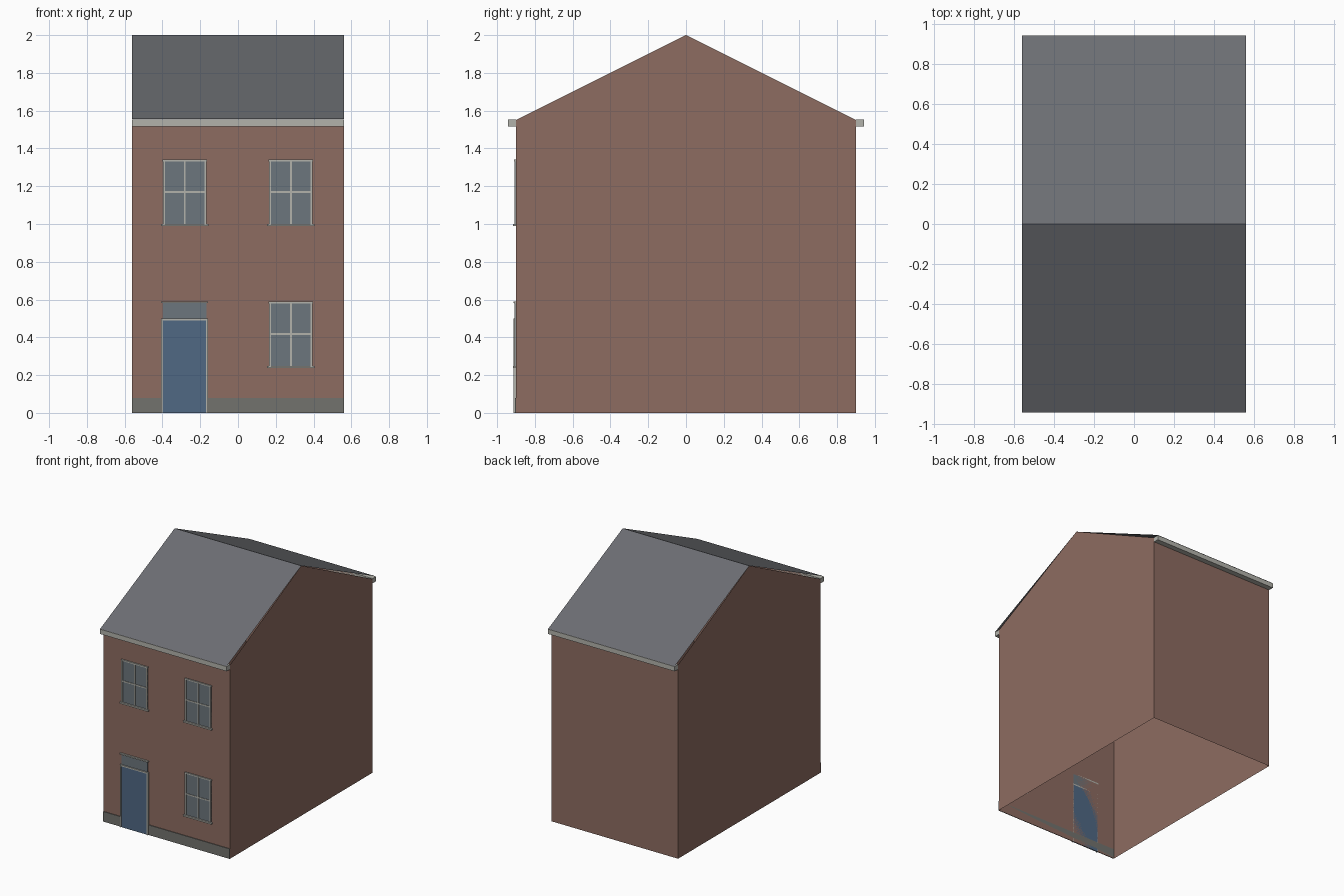
import bpy

if "Cube" in bpy.data.objects:
    bpy.data.objects.remove(bpy.data.objects["Cube"])

def mat(name, r, g, b):
    m = bpy.data.materials.new(name)
    m.diffuse_color = (r, g, b, 1)
    m.use_nodes = True
    m.node_tree.nodes["Principled BSDF"].inputs["Base Color"].default_value = m.diffuse_color
    return m

BRICK = mat("brick", 0.27, 0.15, 0.12)
SLATE = mat("slate", 0.15, 0.155, 0.17)
TRIM = mat("trim", 0.45, 0.45, 0.41)
STONE = mat("stone", 0.17, 0.17, 0.155)
GLASS = mat("glass", 0.15, 0.18, 0.205)
BLUE = mat("door_paint", 0.08, 0.14, 0.23)

W, D, EAVE, RIDGE = 0.56, 0.90, 1.55, 2.0

def mesh(name, verts, faces, m):
    me = bpy.data.meshes.new(name)
    me.from_pydata(verts, [], faces)
    me.materials.append(m)
    ob = bpy.data.objects.new(name, me)
    bpy.context.collection.objects.link(ob)
    return ob

def box(name, x0, x1, y0, y1, z0, z1, m):
    v = [(x, y, z) for x in (x0, x1) for y in (y0, y1) for z in (z0, z1)]
    f = [(0, 1, 3, 2), (4, 6, 7, 5), (0, 4, 5, 1), (2, 3, 7, 6), (0, 2, 6, 4), (1, 5, 7, 3)]
    return mesh(name, v, f, m)

def on_front(name, x0, x1, z0, z1, depth, m):
    """Flat piece standing proud of the front wall."""
    return box(name, x0, x1, -D - depth, -D, z0, z1, m)

# Brick shell: four walls with gables, open below and under the roof
profile = [(-D, 0), (D, 0), (D, EAVE), (0, RIDGE), (-D, EAVE)]
verts = [(-W, y, z) for y, z in profile] + [(W, y, z) for y, z in profile]
mesh("brick_walls", verts,
     [(4, 3, 2, 1, 0), (5, 6, 7, 8, 9), (0, 5, 9, 4), (1, 2, 7, 6)], BRICK)

# Thin roof sheet, reaching over the gutters
E, G = 0.943, 1.555
mesh("roof", [(x, y, z) for x in (-W, W) for y, z in ((-E, G), (0, RIDGE), (E, G))],
     [(0, 3, 4, 1), (1, 4, 5, 2)], SLATE)

# Eaves boards front and back
box("front_eaves", -W, W, -E, -D, 1.515, G - 0.002, TRIM)
box("back_eaves", -W, W, D, E, 1.515, G - 0.002, TRIM)

# Stone plinth along the front
on_front("plinth", -W, W, 0, 0.08, 0.005, STONE)

def window(name, cx, z0):
    h, w, t = 0.345, 0.115, 0.01
    z1 = z0 + h
    on_front(name + "_glass", cx - w, cx + w, z0, z1, 0.003, GLASS)
    for side, s in (("left", -1), ("right", 1)):
        a, b = sorted((cx + s * w, cx + s * (w - t)))
        on_front(f"{name}_{side}_frame", a, b, z0, z1, 0.009, TRIM)
    on_front(name + "_top_frame", cx - w - 0.003, cx + w + 0.003, z1 - t, z1, 0.01, TRIM)
    on_front(name + "_upright_bar", cx - 0.005, cx + 0.005, z0, z1 - t, 0.007, TRIM)
    on_front(name + "_cross_bar", cx - w + t, cx + w - t,
             z0 + h / 2 - 0.005, z0 + h / 2 + 0.005, 0.007, TRIM)
    on_front(name + "_sill", cx - w - 0.011, cx + w + 0.011, z0 - 0.008, z0 + 0.004, 0.016, TRIM)

window("upper_left_window", -0.282, 0.997)
window("upper_right_window", 0.28, 0.997)
window("lower_right_window", 0.28, 0.245)

# Front door with its surround, fanlight and lintel
DX = -0.283
on_front("door", DX - 0.115, DX + 0.115, 0, 0.49, 0.008, BLUE)
for side, s in (("left", -1), ("right", 1)):
    a, b = sorted((DX + s * 0.113, DX + s * 0.124))
    on_front(side + "_door_frame", a, b, 0, 0.5, 0.013, TRIM)
on_front("door_head", DX - 0.113, DX + 0.113, 0.489, 0.5, 0.013, TRIM)
on_front("fanlight", DX - 0.115, DX + 0.115, 0.5, 0.582, 0.004, GLASS)
on_front("door_lintel", DX - 0.125, DX + 0.125, 0.581, 0.591, 0.014, TRIM)
